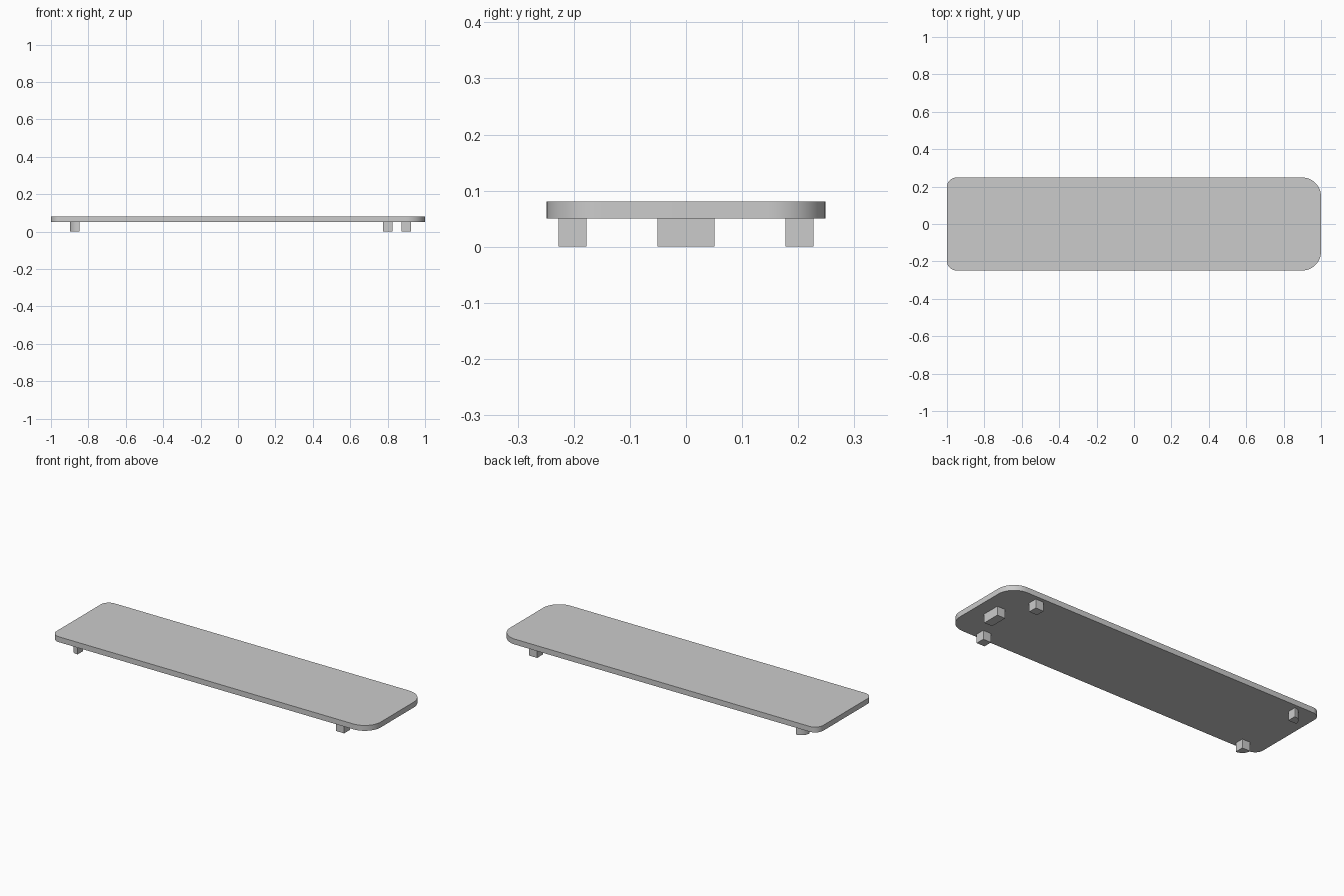
import bpy, bmesh, math

cube = bpy.data.objects.get("Cube")
if cube:
    bpy.data.objects.remove(cube, do_unlink=True)

# Single plain grey
GREY = (0.6, 0.6, 0.6, 1)
grey = bpy.data.materials.new("plain grey")
grey.use_nodes = True
grey.diffuse_color = GREY
grey.node_tree.nodes["Principled BSDF"].inputs["Base Color"].default_value = GREY


def slab(name, x0, x1, y0, y1, z0, z1, radii=(0, 0, 0, 0), steps=12):
    """Upright block; radii round the corners -x-y, +x-y, +x+y, -x+y."""
    corners = [(x0, y0, 1, 1), (x1, y0, -1, 1), (x1, y1, -1, -1), (x0, y1, 1, -1)]
    outline = []
    for i, ((x, y, sx, sy), r) in enumerate(zip(corners, radii)):
        if r == 0:
            outline.append((x, y))
            continue
        for k in range(steps + 1):
            a = math.pi * (1 + i / 2 + k / steps / 2)
            outline.append((x + sx * r + r * math.cos(a), y + sy * r + r * math.sin(a)))
    bm = bmesh.new()
    base = bm.faces.new([bm.verts.new((x, y, z0)) for x, y in outline])
    top = bmesh.ops.extrude_face_region(bm, geom=[base])["geom"]
    bmesh.ops.translate(bm, vec=(0, 0, z1 - z0),
                        verts=[v for v in top if isinstance(v, bmesh.types.BMVert)])
    bmesh.ops.remove_doubles(bm, verts=bm.verts, dist=1e-5)
    bmesh.ops.recalc_face_normals(bm, faces=bm.faces)
    mesh = bpy.data.meshes.new(name)
    bm.to_mesh(mesh)
    bm.free()
    mesh.materials.append(grey)
    ob = bpy.data.objects.new(name, mesh)
    bpy.context.collection.objects.link(ob)
    bpy.ops.object.select_all(action="DESELECT")
    ob.select_set(True)
    bpy.context.view_layer.objects.active = ob
    bpy.ops.object.shade_smooth_by_angle(angle=math.radians(30))
    return ob


FOOT = 0.0505        # foot width and height
INNER, OUTER = 0.177, 0.2275
TOP = 0.081

# Plate: small corners at one end, large at the other
slab("plate", -1, 1, -0.2485, 0.2485, FOOT, TOP, (0.0505, 0.101, 0.101, 0.0505))

# Square feet near the large-cornered end, quarter-round feet near the other
slab("front_left_foot", 0.775, 0.775 + FOOT, -OUTER, -INNER, 0, FOOT)
slab("back_left_foot", 0.775, 0.775 + FOOT, INNER, OUTER, 0, FOOT)
slab("front_right_foot", -0.899, -0.899 + FOOT, -OUTER, -INNER, 0, FOOT, (FOOT, 0, 0, 0))
slab("back_right_foot", -0.899, -0.899 + FOOT, INNER, OUTER, 0, FOOT, (0, 0, 0, FOOT))

# Wide foot in the middle of the large-cornered end
slab("middle_foot", 0.875, 0.875 + FOOT, -FOOT, FOOT, 0, FOOT)
